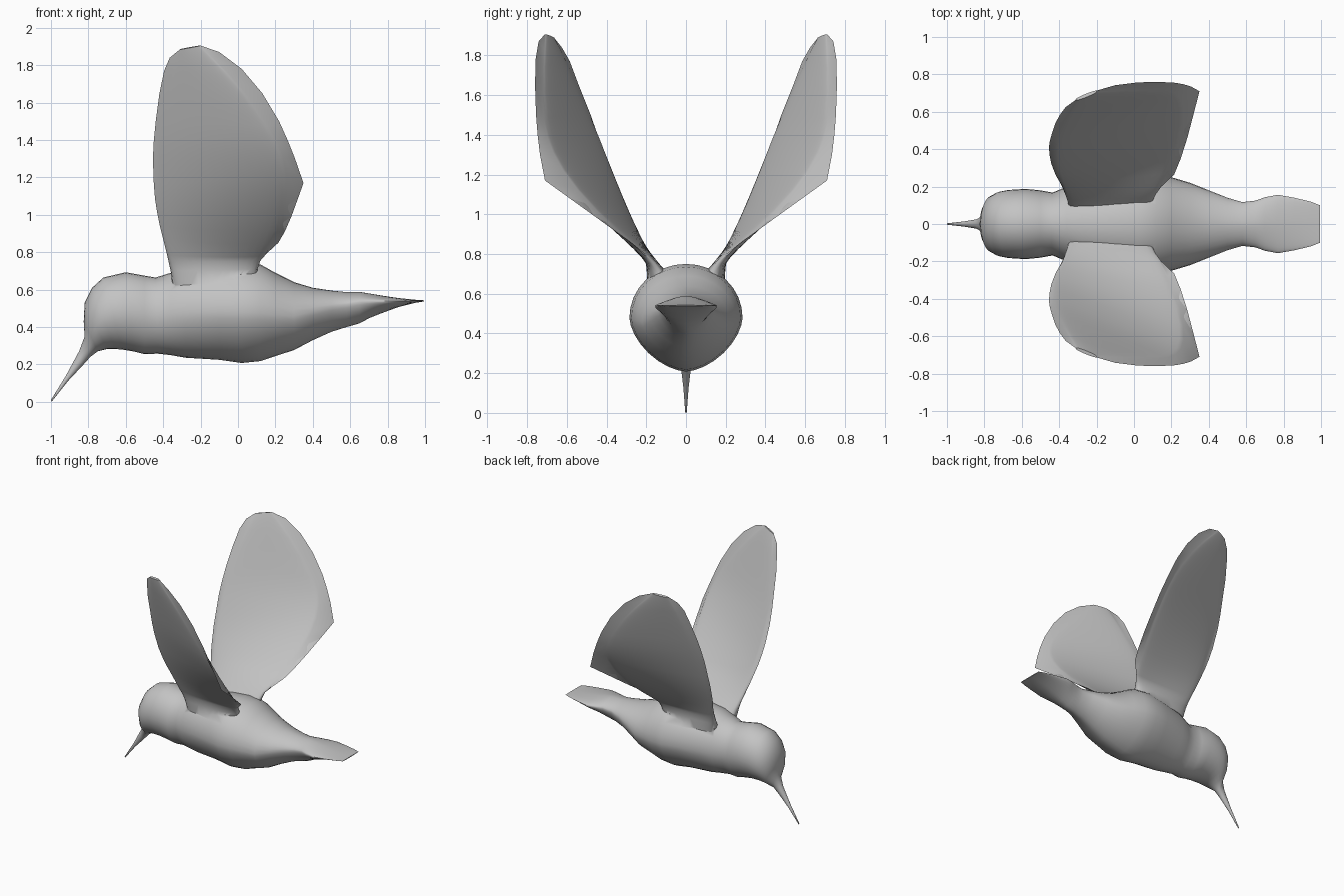
import bpy, bmesh, math
from mathutils import Vector

if "Cube" in bpy.data.objects:
    bpy.data.objects.remove(bpy.data.objects["Cube"])

grey = bpy.data.materials.new("plumage grey")
grey.diffuse_color = (0.55, 0.55, 0.55, 1)
grey.use_nodes = True
grey.node_tree.nodes["Principled BSDF"].inputs["Base Color"].default_value = grey.diffuse_color


def loft(name, rings):
    """Skin a list of closed rings and cap both ends."""
    bm = bmesh.new()
    rows = [[bm.verts.new(p) for p in r] for r in rings]
    n = len(rows[0])
    for a, b in zip(rows, rows[1:]):
        for i in range(n):
            j = (i + 1) % n
            bm.faces.new((a[i], a[j], b[j], b[i]))
    bm.faces.new(rows[0])
    bm.faces.new(rows[-1])
    bmesh.ops.recalc_face_normals(bm, faces=bm.faces)
    me = bpy.data.meshes.new(name)
    bm.to_mesh(me)
    bm.free()
    me.materials.append(grey)
    ob = bpy.data.objects.new(name, me)
    bpy.context.collection.objects.link(ob)
    return ob


def spow(v, e):
    return math.copysign(abs(v) ** e, v)


# Body, bill to tail: top x, top z, bottom x, bottom z, half width
body = [
    (-1.0, .010, -.997, .0, .004), (-.92, .14, -.91, .11, .013),
    (-.85, .27, -.835, .19, .025), (-.82, .35, -.79, .24, .045),
    (-.825, .43, -.75, .27, .11), (-.82, .53, -.70, .283, .15),
    (-.78, .61, -.66, .283, .172), (-.72, .665, -.62, .28, .182),
    (-.60, .693, -.56, .27, .188), (-.50, .675, -.50, .255, .18),
    (-.44, .665, -.43, .258, .168), (-.36, .69, -.36, .25, .20),
    (-.28, .72, -.28, .236, .225), (-.10, .742, -.10, .225, .265),
    (.02, .75, .02, .208, .285), (.12, .735, .12, .218, .275),
    (.20, .69, .20, .245, .25), (.30, .64, .30, .277, .22),
    (.40, .61, .40, .33, .18), (.50, .595, .50, .375, .14),
    (.58, .587, .58, .40, .117), (.65, .588, .65, .42, .125),
    (.70, .58, .70, .447, .143), (.77, .568, .77, .475, .156),
    (.86, .555, .86, .508, .14), (.95, .546, .95, .53, .118),
    (.995, .543, .995, .537, .10),
]
N = 32
rings = []
for xt, zt, xb, zb, w in body:
    top, bot = Vector((xt, 0, zt)), Vector((xb, 0, zb))
    tail = min(max((xt - .3) / .35, 0), 1)
    chest = min(max((xt + .45) / .3, 0), 1)
    mid = bot.lerp(top, .5 + .18 * tail)      # widest line rises at the tail
    ring = []
    for i in range(N):
        a = 2 * math.pi * i / N
        c, s = math.cos(a), math.sin(a)
        # keeled belly, rounder back
        e = 1.04 + .16 * chest if s < 0 else 1.0 + .2 * tail
        p = mid.lerp(top if s > 0 else bot, abs(s) ** e)
        p.y = w * spow(c, e)
        ring.append(p)
    rings.append(ring)
bird = loft("body_and_wings", rings)

# Wing, root to tip: leading point, trailing point, half thickness
wing = [
    ((-.35, .11, .62), (.10, .11, .65), .085),
    ((-.36, .145, .70), (.105, .145, .71), .052),
    ((-.37, .165, .745), (.12, .17, .755), .034),
    ((-.38, .19, .79), (.15, .205, .79), .024),
    ((-.40, .23, .87), (.215, .265, .85), .018),
    ((-.418, .26, .94), (.25, .35, .91), .017),
    ((-.432, .295, 1.01), (.285, .46, .99), .016),
    ((-.443, .325, 1.08), (.318, .585, 1.08), .016),
    ((-.45, .36, 1.16), (.35, .71, 1.17), .016),
    ((-.455, .41, 1.3), (.305, .735, 1.3), .016),
    ((-.45, .445, 1.4), (.265, .747, 1.4), .016),
    ((-.44, .48, 1.5), (.22, .755, 1.5), .016),
    ((-.42, .54, 1.65), (.13, .76, 1.65), .016),
    ((-.395, .585, 1.77), (.02, .757, 1.78), .015),
    ((-.365, .625, 1.84), (-.10, .742, 1.87), .013),
    ((-.31, .665, 1.885), (-.20, .71, 1.905), .009),
]
R, C = len(wing), 17
us = [(1 - math.cos(math.pi * j / (C - 1))) / 2 for j in range(C)]
grid = [[Vector(l).lerp(Vector(t), u) for u in us] for l, t, _ in wing]

# Relax the blade so the bend at its trailing corner flows into the rest
for _ in range(12):
    old = [[p.copy() for p in row] for row in grid]
    for k in range(4, R - 1):
        for j in range(1, C - 1):
            a, b = old[k - 1][j], old[k + 1][j]
            da, db = (old[k][j] - a).length, (b - old[k][j]).length
            grid[k][j] = old[k][j].lerp(a.lerp(b, da / (da + db)), .5)


def wing_rings(side):
    out = []
    for k in range(R):
        inner, outer = [], []
        for j in range(C):
            chord = grid[k][min(j + 1, C - 1)] - grid[k][max(j - 1, 0)]
            span = grid[min(k + 1, R - 1)][j] - grid[max(k - 1, 0)][j]
            nrm = chord.cross(span).normalized()
            if k < 3:                          # root flares out sideways
                nrm = Vector((0, -1, 0))
            th = wing[k][2] * (4 * us[j] * (1 - us[j])) ** .3
            for lst, d in ((inner, th), (outer, -th)):
                p = grid[k][j] + nrm * d
                lst.append((p.x, p.y * side, p.z))
        out.append(inner + outer[-2:0:-1])
    return out


# Fuse each wing into the body
for name, side in (("left_wing", -1), ("right_wing", 1)):
    w = loft(name, wing_rings(side))
    m = bird.modifiers.new(name, 'BOOLEAN')
    m.operation, m.solver, m.object = 'UNION', 'EXACT', w
    bpy.ops.object.select_all(action='DESELECT')
    bird.select_set(True)
    bpy.context.view_layer.objects.active = bird
    bpy.ops.object.modifier_apply(modifier=name)
    bpy.data.objects.remove(w)

bpy.ops.object.shade_smooth_by_angle(angle=math.radians(60))
